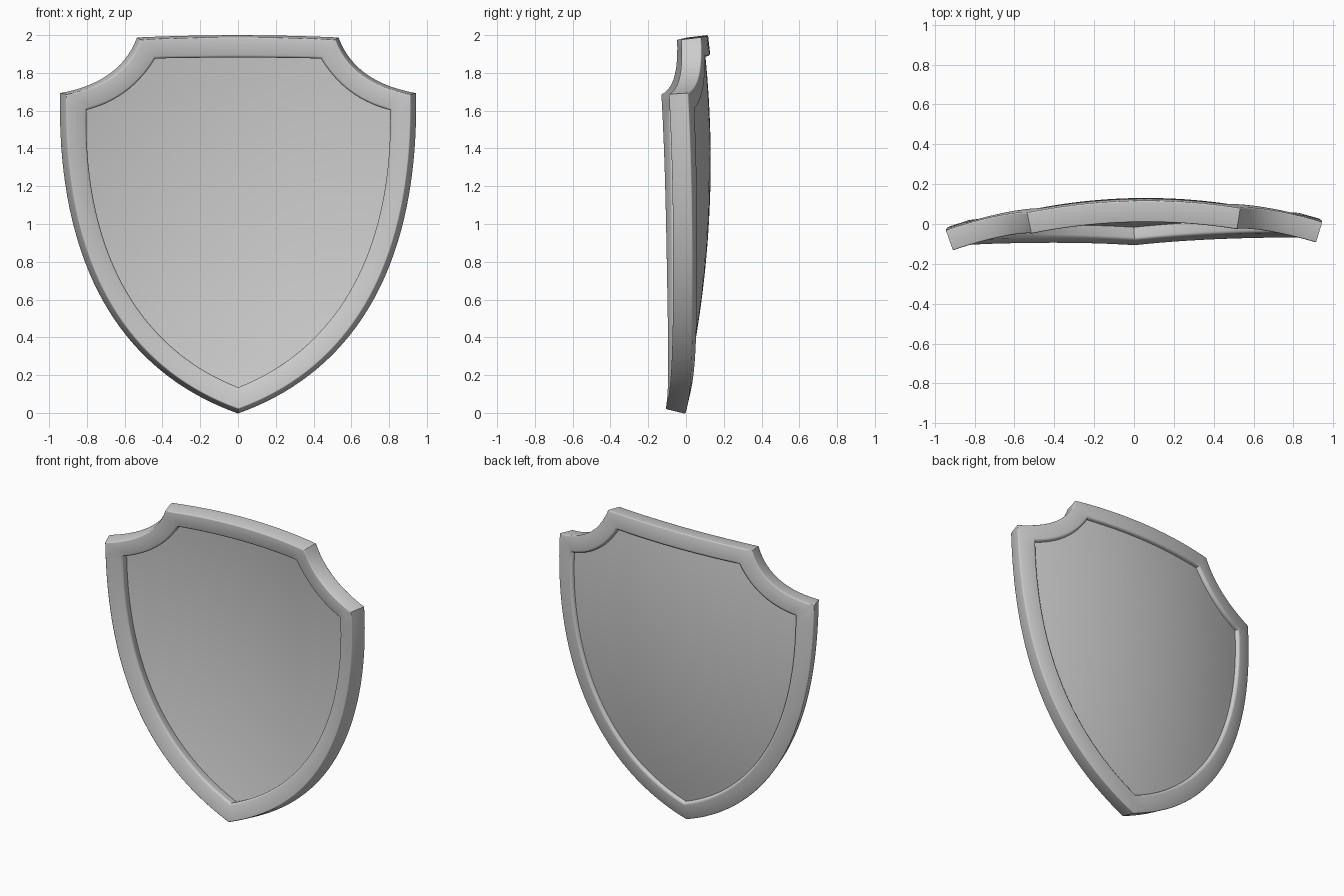
import bpy, bmesh, math
from mathutils import Vector, Matrix

if "Cube" in bpy.data.objects:
    bpy.data.objects.remove(bpy.data.objects["Cube"])

TWIST = Matrix.Rotation(math.radians(1.25), 4, 'Z')


def bend(x, z, v):
    """Place flat outline point (x, z) on the dished sheet, v out along its normal."""
    y = 0.102 - 0.176 * x * x - 0.09 * (z - 1.33) ** 2
    n = Vector((0.352 * x, 1, 0.18 * (z - 1.33))).normalized()
    return TWIST @ (Vector((x, y, z)) + n * v)


def bezier(pts, n):
    """Sample a Bezier of any degree, leaving out the last point."""
    out = []
    d = len(pts) - 1
    for i in range(n):
        t = i / n
        p = Vector((0, 0))
        for k, c in enumerate(pts):
            p += Vector(c) * (math.comb(d, k) * t ** k * (1 - t) ** (d - k))
        out.append(p)
    return out


def outline(top, arc, side):
    """Half outline from top centre to bottom tip, mirrored to a closed loop."""
    half = bezier([top, ((top[0] + arc[0][0]) / 2, top[1]), arc[0]], 10)
    half += bezier(arc, 14) + bezier([arc[-1]] + side, 36) + [Vector(side[-1])]
    return half + [Vector((-p.x, p.y)) for p in half[-2:0:-1]]


def make(name, rings, close, cap=()):
    """Skin between successive rings of points."""
    bm = bmesh.new()
    rows = [[bm.verts.new(p) for p in r] for r in rings]
    n = len(rows[0])
    for a in range(len(rows) if close else len(rows) - 1):
        r, s = rows[a], rows[(a + 1) % len(rows)]
        for i in range(n):
            j = (i + 1) % n
            bm.faces.new((r[i], r[j], s[j], s[i]))
    for k in cap:
        bm.faces.new(rows[k])
    bmesh.ops.recalc_face_normals(bm, faces=bm.faces)
    me = bpy.data.meshes.new(name)
    bm.to_mesh(me)
    bm.free()
    ob = bpy.data.objects.new(name, me)
    bpy.context.collection.objects.link(ob)
    bpy.ops.object.select_all(action='DESELECT')
    ob.select_set(True)
    bpy.context.view_layer.objects.active = ob
    bpy.ops.object.shade_smooth_by_angle(angle=math.radians(32))
    return ob


outer = outline((0, 1.994), [(0.525, 1.982), (0.612, 1.745), (0.928, 1.69)],
                [(0.945, 0.80), (0.62, 0.23), (0, 0.008)])
inner = outline((0, 1.885), [(0.445, 1.88), (0.575, 1.665), (0.815, 1.605)],
                [(0.83, 0.88), (0.55, 0.34), (0, 0.127)])

# Rim: section with a crisp outer edge and a softer inner edge
H, W = 0.054, 0.12
section = []
for isin, cv, a0 in ((1, 1, 0), (0, 1, 90), (0, -1, 180), (1, -1, 270)):
    r = 0.016 if isin else 0.007
    for k in range(4):
        a = math.radians(a0 + 30 * k)
        u = (1 - r / W if isin else r / W) + r / W * math.cos(a)
        section.append((u, cv * (H - r) + r * math.sin(a)))
make("shield_rim", [[bend(*o.lerp(i, u), v) for o, i in zip(outer, inner)]
                    for u, v in section], True)

# Panel: thin dished plate set nearer the back of the rim
FRONT, BACK = 0.012, 0.028
centre = Vector((0, 1.15))
edge = [i.lerp(o, 0.2) for o, i in zip(outer, inner)]
scales = [0.02] + [k / 12 for k in range(1, 13)]
layers = [(s, FRONT) for s in scales] + [(s, BACK) for s in reversed(scales)]
make("shield_panel", [[bend(*centre.lerp(p, s), v) for p in edge]
                      for s, v in layers], False, cap=(0, -1))
